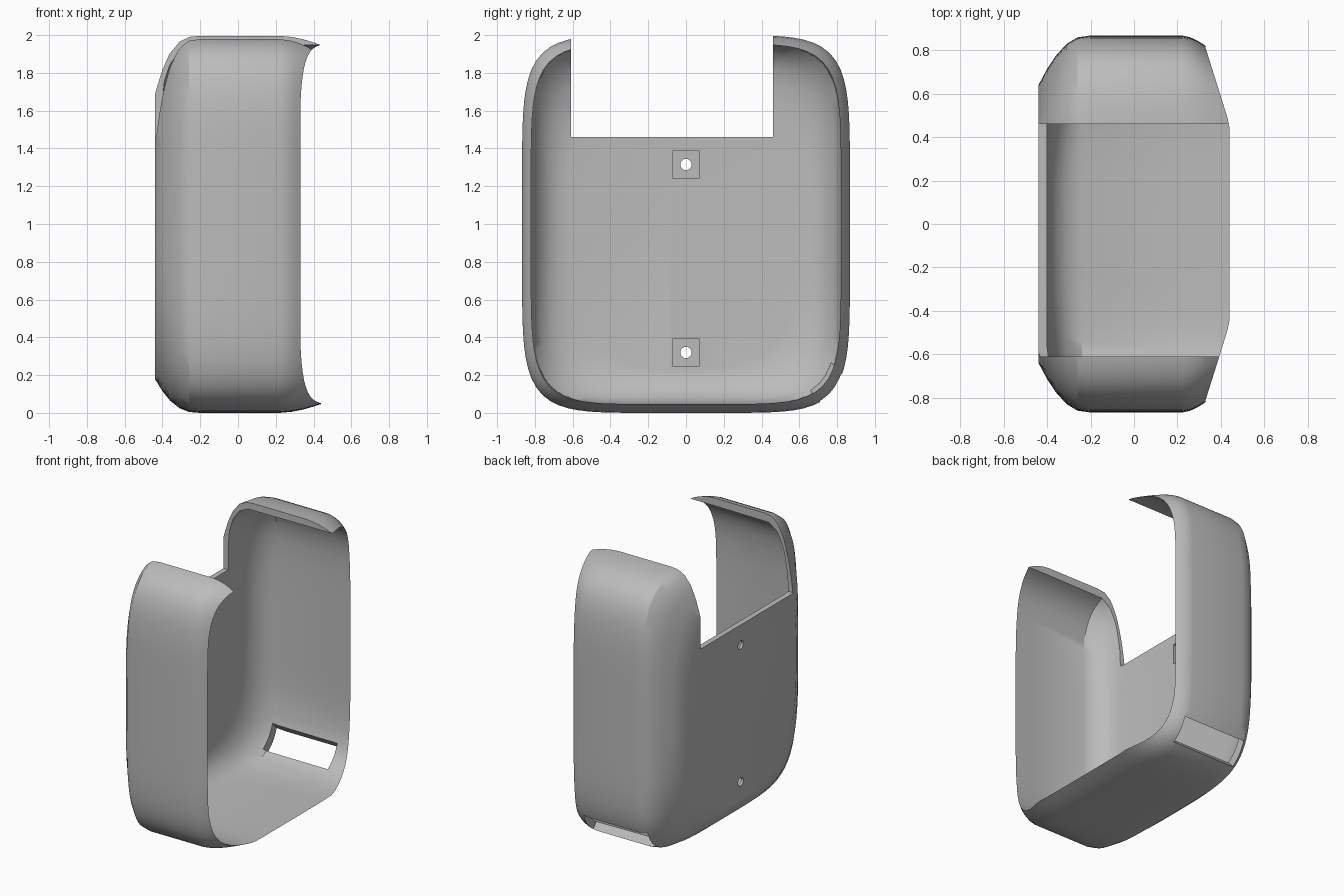
import bpy, bmesh, math
from mathutils import Matrix, Vector

cube = bpy.data.objects.get("Cube")
if cube:
    bpy.data.objects.remove(cube, do_unlink=True)

SEGMENTS = 144

grey = bpy.data.materials.new("plain_grey")
grey.use_nodes = True
colour = (0.5, 0.5, 0.5, 1)
grey.diffuse_color = colour
grey.node_tree.nodes["Principled BSDF"].inputs["Base Color"].default_value = colour


def squircle(a, b, n):
    """Rounded outline in y and z, sampled by direction."""
    points = []
    for i in range(SEGMENTS):
        t = 2 * math.pi * i / SEGMENTS
        c, s = math.cos(t), math.sin(t)
        r = (abs(c / a) ** n + abs(s / b) ** n) ** (-1 / n)
        points.append((r * c, 1 + r * s))
    return points


def ring(x, a, b, n):
    return [Vector((x, y, z)) for y, z in squircle(a, b, n)]


def rim_x(y):
    """The rim reaches further out along the middle of top and bottom."""
    return 0.44 - 0.11 * min(max((abs(y) - 0.46) / 0.35, 0), 1)


def make_object(name, bm):
    bmesh.ops.recalc_face_normals(bm, faces=bm.faces)
    mesh = bpy.data.meshes.new(name)
    bm.to_mesh(mesh)
    bm.free()
    mesh.materials.append(grey)
    obj = bpy.data.objects.new(name, mesh)
    bpy.context.collection.objects.link(obj)
    return obj


# Shell: outer skin from back to rim, then inner skin from rim to back
outer = [ring(*p) for p in [
    (-0.44, 0.64, 0.82, 2.8), (-0.40, 0.715, 0.885, 3.3),
    (-0.36, 0.775, 0.935, 4), (-0.31, 0.83, 0.975, 5),
    (-0.26, 0.86, 0.995, 5.8), (-0.2, 0.868, 1.0, 6), (0.22, 0.868, 1.0, 6)]]
rim = [Vector((rim_x(y), y, z)) for y, z in squircle(0.82, 0.953, 6)]
curl = []
for k in (0.3, 0.55, 0.8):
    curl.append([Vector((p.x + (q.x - p.x) * k,
                         p.y + (q.y - p.y) * k ** 1.7,
                         p.z + (q.z - p.z) * k ** 1.7))
                 for p, q in zip(outer[-1], rim)])
inner = [ring(*p) for p in [
    (0.2, 0.82, 0.953, 6), (-0.24, 0.815, 0.95, 6), (-0.31, 0.785, 0.925, 5),
    (-0.36, 0.735, 0.88, 4), (-0.39, 0.68, 0.83, 3.3), (-0.40, 0.62, 0.78, 2.8)]]

bm = bmesh.new()
loops = [[bm.verts.new(p) for p in loop] for loop in outer + curl + [rim] + inner]
for lower, upper in zip(loops, loops[1:]):
    for i in range(SEGMENTS):
        j = (i + 1) % SEGMENTS
        bm.faces.new((lower[i], lower[j], upper[j], upper[i]))
bm.faces.new(loops[0])
bm.faces.new(loops[-1])
shell = make_object("shell", bm)


def box_cutter(name, centre, size, tilt=0):
    bm = bmesh.new()
    bmesh.ops.create_cube(bm, size=1, matrix=Matrix.Translation(centre)
                          @ Matrix.Rotation(tilt, 4, 'X')
                          @ Matrix.Diagonal((*size, 1)))
    return make_object(name, bm)


def hole_cutter(name, centre, radius):
    bm = bmesh.new()
    bmesh.ops.create_cone(bm, cap_ends=True, segments=32, radius1=radius,
                          radius2=radius, depth=0.3,
                          matrix=Matrix.Translation(centre)
                          @ Matrix.Rotation(math.pi / 2, 4, 'Y'))
    return make_object(name, bm)


# Cuts: top notch, lower corner slot, two screw holes in square pockets
cutters = [
    box_cutter("notch_cutter", (0, -0.075, 1.96), (2, 1.07, 1.0)),
    box_cutter("slot_cutter", (-0.005, 0.755, 0.145), (0.51, 0.18, 0.36), math.radians(41)),
]
for z in (0.32, 1.315):
    cutters.append(box_cutter("pocket_cutter", (-0.37, 0, z), (0.1, 0.145, 0.145)))
    cutters.append(hole_cutter("hole_cutter", (-0.42, 0, z), 0.03))

bpy.context.view_layer.objects.active = shell
for cutter in cutters:
    cutter.hide_render = True
    mod = shell.modifiers.new(cutter.name, 'BOOLEAN')
    mod.operation = 'DIFFERENCE'
    mod.solver = 'EXACT'
    mod.object = cutter
    bpy.ops.object.modifier_apply(modifier=mod.name)
    bpy.data.objects.remove(cutter, do_unlink=True)

# Smooth shading with crisp cut edges
bpy.ops.object.select_all(action='DESELECT')
shell.select_set(True)
bpy.ops.object.shade_smooth_by_angle(angle=math.radians(30))
